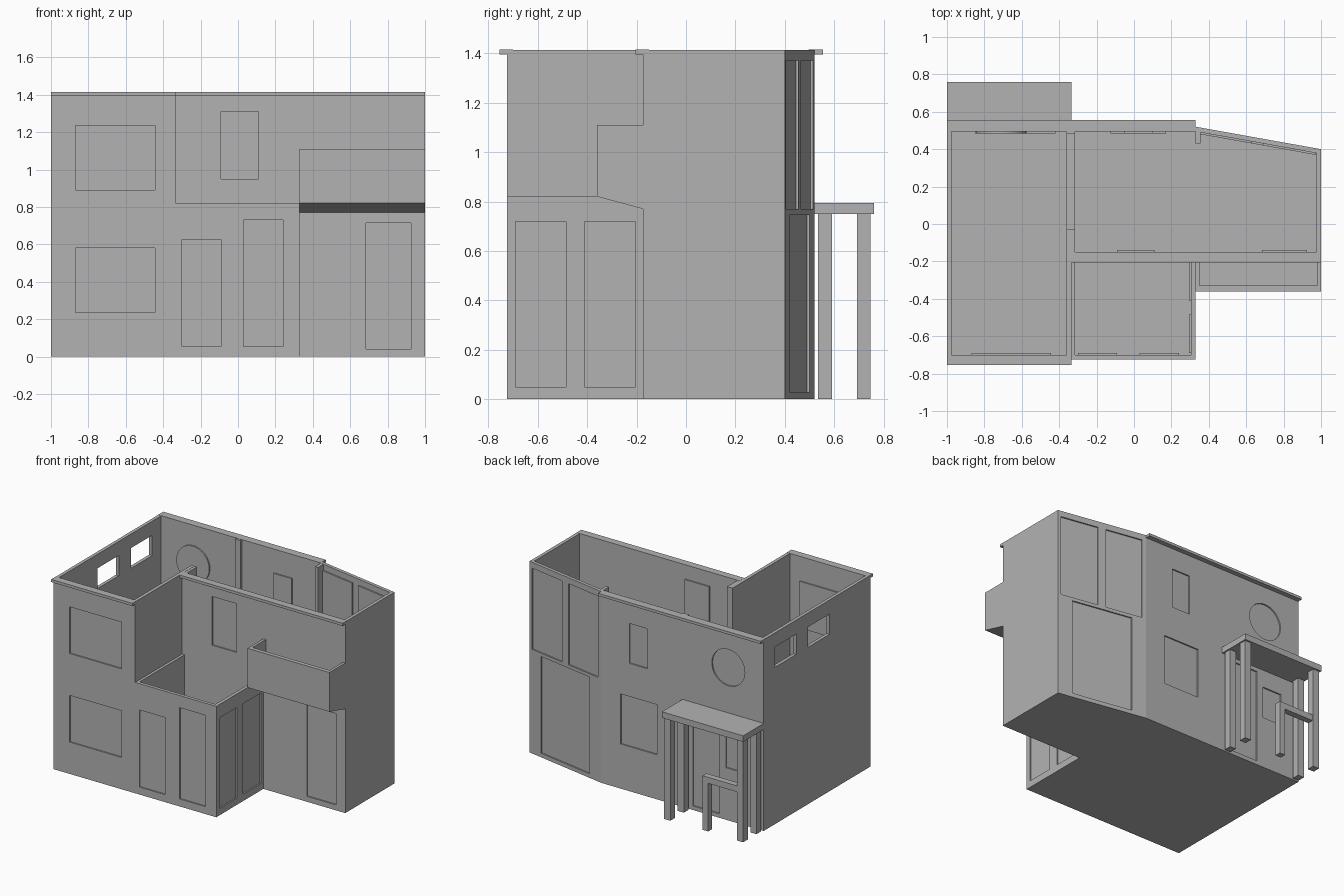
import bpy, bmesh, math
from mathutils import Vector, Matrix

cube = bpy.data.objects.get("Cube")
if cube:
    bpy.data.objects.remove(cube, do_unlink=True)

grey = bpy.data.materials.new("plain_grey")
grey.use_nodes = True
grey.diffuse_color = (0.45, 0.45, 0.45, 1)
grey.node_tree.nodes["Principled BSDF"].inputs["Base Color"].default_value = (0.45, 0.45, 0.45, 1)

T = 0.025      # wall thickness
TOP = 1.415    # top of the walls
EAVE = 1.395   # underside of the coping


def finish(name, bm):
    bmesh.ops.recalc_face_normals(bm, faces=bm.faces)
    mesh = bpy.data.meshes.new(name)
    bm.to_mesh(mesh)
    bm.free()
    mesh.materials.append(grey)
    obj = bpy.data.objects.new(name, mesh)
    bpy.context.collection.objects.link(obj)
    return obj


def add_box(bm, lo, hi):
    lo, hi = Vector(lo), Vector(hi)
    m = Matrix.Translation((lo + hi) / 2) @ Matrix.Diagonal((*(hi - lo), 1))
    bmesh.ops.create_cube(bm, size=1, matrix=m)


def add_disc(bm, s, z, r, y0, y1):
    m = Matrix.Translation((s, (y0 + y1) / 2, z)) @ Matrix.Rotation(math.pi / 2, 4, "X")
    bmesh.ops.create_cone(bm, cap_ends=True, segments=32, radius1=r, radius2=r,
                          depth=y1 - y0, matrix=m)


def box(name, lo, hi):
    bm = bmesh.new()
    add_box(bm, lo, hi)
    return finish(name, bm)


def prism(name, points, axis, a, b):
    """Extrude a flat outline along x or z from a to b."""
    bm = bmesh.new()
    place = (lambda p: (a, *p)) if axis == "x" else (lambda p: (*p, a))
    face = bm.faces.new([bm.verts.new(place(p)) for p in points])
    ext = bmesh.ops.extrude_face_region(bm, geom=[face])
    shift = Vector((b - a, 0, 0)) if axis == "x" else Vector((0, 0, b - a))
    bmesh.ops.translate(bm, vec=shift, verts=[v for v in ext["geom"] if isinstance(v, bmesh.types.BMVert)])
    return finish(name, bm)


def wall(name, p, q, height, panels=(), holes=(), discs=()):
    """Wall from p to q, thickness to the left, with set-back panels and open holes."""
    p, q = Vector(p), Vector(q)
    d = q - p
    place = Matrix.Translation((p.x, p.y, 0)) @ Matrix.Rotation(math.atan2(d.y, d.x), 4, "Z")
    obj = box(name, (0, 0, 0), (d.length, T, height))
    obj.matrix_world = place
    if not (panels or holes or discs):
        return
    cut, fill = bmesh.new(), bmesh.new()
    for s0, s1, z0, z1 in [*panels, *holes]:
        add_box(cut, (s0, -0.1, z0), (s1, 0.1, z1))
    for s0, s1, z0, z1 in panels:
        add_box(fill, (s0, 0.01, z0), (s1, 0.035, z1))
    for s, z, r in discs:
        add_disc(cut, s, z, r, -0.1, 0.1)
        add_disc(fill, s, z, r, 0.01, 0.035)
    cutter = finish(name + "_cutter", cut)
    cutter.matrix_world = place
    mod = obj.modifiers.new("openings", "BOOLEAN")
    mod.operation, mod.solver, mod.object = "DIFFERENCE", "EXACT", cutter
    bpy.context.view_layer.update()
    deps = bpy.context.evaluated_depsgraph_get()
    mesh = bpy.data.meshes.new_from_object(obj.evaluated_get(deps))
    obj.modifiers.clear()
    obj.data = mesh
    bpy.data.objects.remove(cutter, do_unlink=True)
    if panels or discs:
        finish(name + "_panels", fill).matrix_world = place
    else:
        fill.free()


# Ground floor slab
prism("floor", [(-1, -0.725), (0.33, -0.725), (0.33, -0.175), (1, -0.175),
                (1, 0.4), (0.33, 0.52), (-1, 0.52)], "z", 0, 0.02)

# Tall side wing
wall("wing_front_wall", (-1, -0.725), (-0.335, -0.725), EAVE,
     [(0.13, 0.555, 0.235, 0.58), (0.13, 0.555, 0.89, 1.235)])
wall("wing_outer_wall", (-1, 0.52), (-1, -0.725), TOP - 0.001,
     holes=[(0.13, 0.38, 1.16, 1.31), (0.52, 0.77, 1.16, 1.31)])
wall("wing_inner_wall", (-0.335, -0.725), (-0.335, -0.03), TOP - 0.001)

# Partition between the wing and the main room, with a dropped middle
box("partition_front", (-0.36, -0.175, 0), (-0.315, -0.03, TOP - 0.002))
box("partition_low", (-0.36, -0.03, 0), (-0.315, 0.48, 0.77))
box("partition_back", (-0.36, 0.48, 0), (-0.315, 0.51, TOP - 0.002))

# Low front block
wall("low_front_wall", (-0.335, -0.725), (0.33, -0.725), 0.82,
     [(0.035, 0.245, 0.055, 0.625), (0.365, 0.575, 0.055, 0.73)])
wall("low_side_wall", (0.33, -0.725), (0.33, -0.175), 0.82,
     [(0.035, 0.24, 0.05, 0.72), (0.315, 0.52, 0.05, 0.72)])
box("low_inner_wall", (-0.336, -0.71, 0), (-0.315, -0.175, 0.819))

# Main block
wall("main_front_wall", (-0.335, -0.175), (1, -0.175), EAVE,
     [(0.245, 0.445, 0.95, 1.31), (1.02, 1.26, 0.04, 0.715)])
wall("main_side_wall", (1, -0.175), (1, 0.4), TOP - 0.001)
wall("angled_back_wall", (1, 0.4), (0.33, 0.52), TOP - 0.001,
     [(0.11, 0.57, 0.03, 0.745), (0.025, 0.31, 0.77, 1.37), (0.37, 0.65, 0.77, 1.37)])
wall("back_wall", (0.33, 0.52), (-1, 0.52), EAVE,
     [(0.23, 0.38, 0.945, 1.24), (0.16, 0.455, 0.33, 0.7),
      (0.75, 0.97, 0.03, 0.72), (1.02, 1.18, 0.385, 0.62)],
     discs=[(1.04, 1.13, 0.135)])
box("wall_stub", (0.33, 0.43, 0), (0.355, 0.51, TOP - 0.002))

# Coping strips
for name, lo, hi in [("wing_coping", (-1, -0.755), (-0.335, -0.7)),
                     ("main_coping", (-0.335, -0.205), (1, -0.15)),
                     ("back_coping", (-1, 0.495), (0.33, 0.555))]:
    box(name, (*lo, EAVE), (*hi, TOP))

# Balcony with sloped underside
side = [(-0.36, 0.82), (-0.175, 0.77), (-0.175, 1.11), (-0.36, 1.11)]
prism("balcony_side_a", side, "x", 0.33, 0.35)
prism("balcony_side_b", side, "x", 0.98, 1)
prism("balcony_floor", [(-0.36, 0.82), (-0.175, 0.77), (-0.175, 0.84), (-0.36, 0.84)], "x", 0.33, 1)
box("balcony_front", (0.33, -0.36, 0.82), (1, -0.33, 1.11))

# Back porch: slab, posts and a rail
box("porch_roof", (-1, 0.52, 0.75), (-0.335, 0.76, 0.795))
for i, x in enumerate((-0.99, -0.395)):
    for j, y in enumerate((0.535, 0.692)):
        box(f"porch_post_{i}{j}", (x, y, 0), (x + 0.05, y + 0.055, 0.75))
box("rail_post", (-0.7, 0.695, 0), (-0.655, 0.74, 0.36))
box("porch_rail", (-0.95, 0.695, 0.355), (-0.655, 0.74, 0.4))
